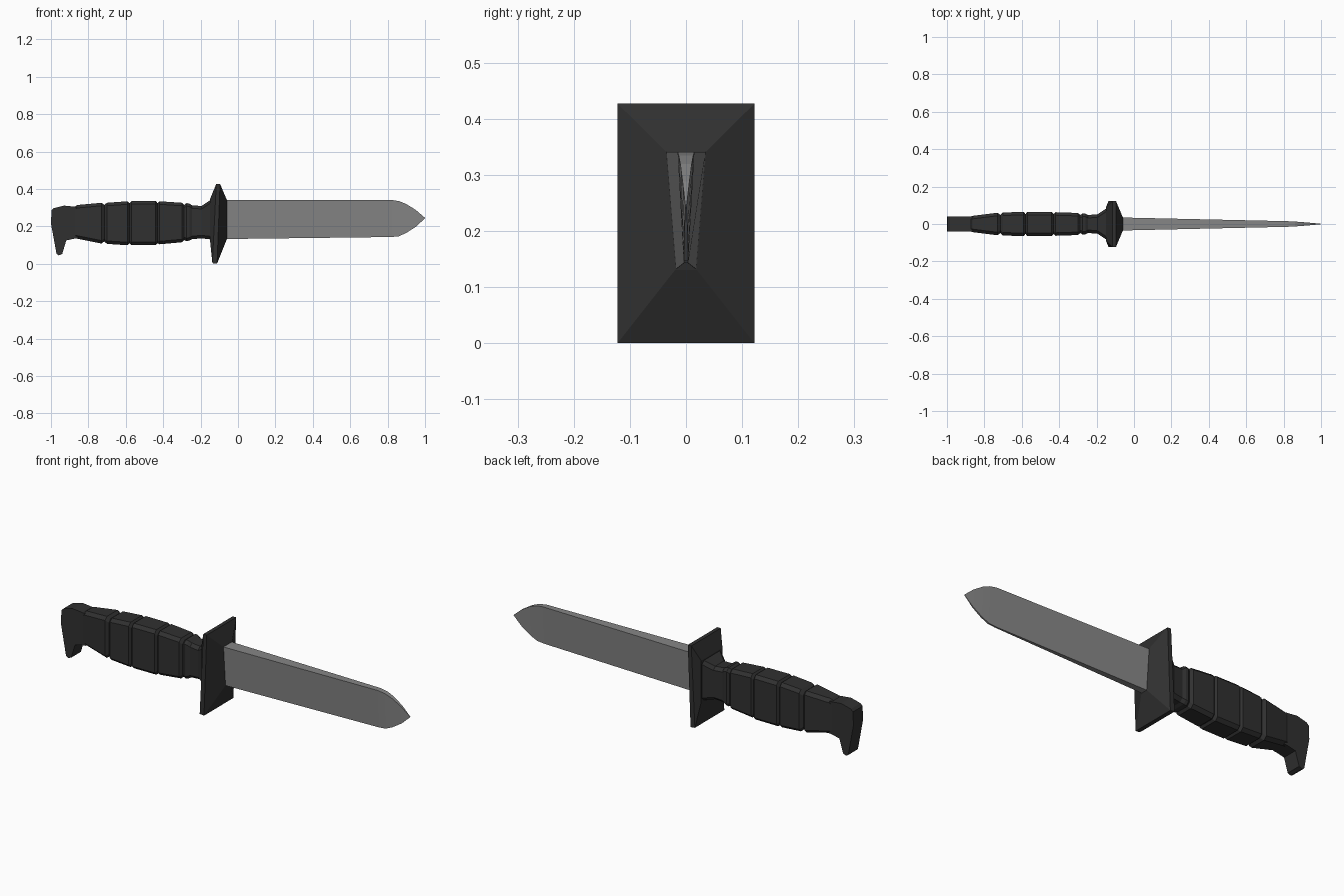
import bpy, bmesh


def material(name, g):
    m = bpy.data.materials.new(name)
    m.diffuse_color = (g, g, g, 1)
    return m


dark = material("dark_grip", 0.03)
steel = material("steel", 0.24)


def loft(name, rings, mat):
    """Skin a list of equal-length point loops and cap both ends."""
    bm = bmesh.new()
    loops = [[bm.verts.new(p) for p in r] for r in rings]
    n = len(rings[0])
    for a, b in zip(loops, loops[1:]):
        for i in range(n):
            j = (i + 1) % n
            bm.faces.new((a[i], a[j], b[j], b[i]))
    bm.faces.new(loops[0])
    bm.faces.new(loops[-1])
    bmesh.ops.remove_doubles(bm, verts=bm.verts, dist=1e-5)
    bmesh.ops.recalc_face_normals(bm, faces=bm.faces)
    me = bpy.data.meshes.new(name)
    bm.to_mesh(me)
    bm.free()
    me.materials.append(mat)
    ob = bpy.data.objects.new(name, me)
    bpy.context.collection.objects.link(ob)
    return ob


def quad(xt, xb, zt, zb, wt, wb):
    return [(xt, -wt, zt), (xt, wt, zt), (xb, wb, zb), (xb, -wb, zb)]


def octagon(x, zt, zb, w, c=0.016):
    return [(x, -w + c, zt), (x, w - c, zt), (x, w, zt - c), (x, w, zb + c),
            (x, w - c, zb), (x, -w + c, zb), (x, -w, zb + c), (x, -w, zt - c)]


# Blade: wedge section, thick spine on top, rounded spear tip
blade = [(-0.08, 0.341, 0.132, 0.035, 0.018), (0.82, 0.341, 0.143, 0.015, 0.004),
         (0.86, 0.335, 0.147, 0.013, 0.004), (0.90, 0.319, 0.165, 0.010, 0.004),
         (0.95, 0.288, 0.197, 0.006, 0.003), (1.0, 0.245, 0.243, 0.001, 0.001)]
loft("blade", [quad(x, x, *s) for x, *s in blade], steel)

# Guard: slab with both faces sloping in towards blade and grip
loft("guard", [quad(-0.150, -0.150, 0.345, 0.128, 0.088, 0.088),
               quad(-0.116, -0.137, 0.427, 0.003, 0.122, 0.122),
               quad(-0.096, -0.112, 0.427, 0.0, 0.122, 0.122),
               quad(-0.060, -0.060, 0.342, 0.131, 0.036, 0.019)], dark)

# Grip: swollen segments separated by narrow grooves
segments = [(-0.86, 0.314, 0.134, 0.044, -0.73, 0.326, 0.108, 0.060),
            (-0.70, 0.326, 0.106, 0.062, -0.59, 0.334, 0.099, 0.064),
            (-0.57, 0.335, 0.099, 0.065, -0.44, 0.335, 0.099, 0.064),
            (-0.42, 0.334, 0.104, 0.063, -0.30, 0.326, 0.115, 0.059),
            (-0.275, 0.324, 0.121, 0.056, -0.26, 0.322, 0.124, 0.055)]
d = 0.011
rings = [octagon(-0.875, 0.303, 0.136, 0.039)]
for k, (xa, ta, ba, wa, xb, tb, bb, wb) in enumerate(segments):
    rings += [octagon(xa, ta, ba, wa), octagon(xb, tb, bb, wb)]
    if k < len(segments) - 1:
        xn = segments[k + 1][0]
        rings.append(octagon((xb + xn) / 2, tb - d, bb + d, wb - d))
# Flared collar meeting the guard
rings += [octagon(-0.245, 0.312, 0.131, 0.048), octagon(-0.195, 0.309, 0.136, 0.052),
          octagon(-0.145, 0.342, 0.130, 0.085)]
loft("grip", rings, dark)

# Pommel: flat side profile with downward hook
pommel = [(-1.0, 0.215), (-0.97, 0.052), (-0.958, 0.045), (-0.940, 0.052),
          (-0.918, 0.125), (-0.865, 0.136), (-0.855, 0.136), (-0.855, 0.303),
          (-0.93, 0.311), (-0.985, 0.297), (-0.997, 0.285)]
loft("pommel", [[(x, y, z) for x, z in pommel] for y in (-0.04, 0.04)], dark)
